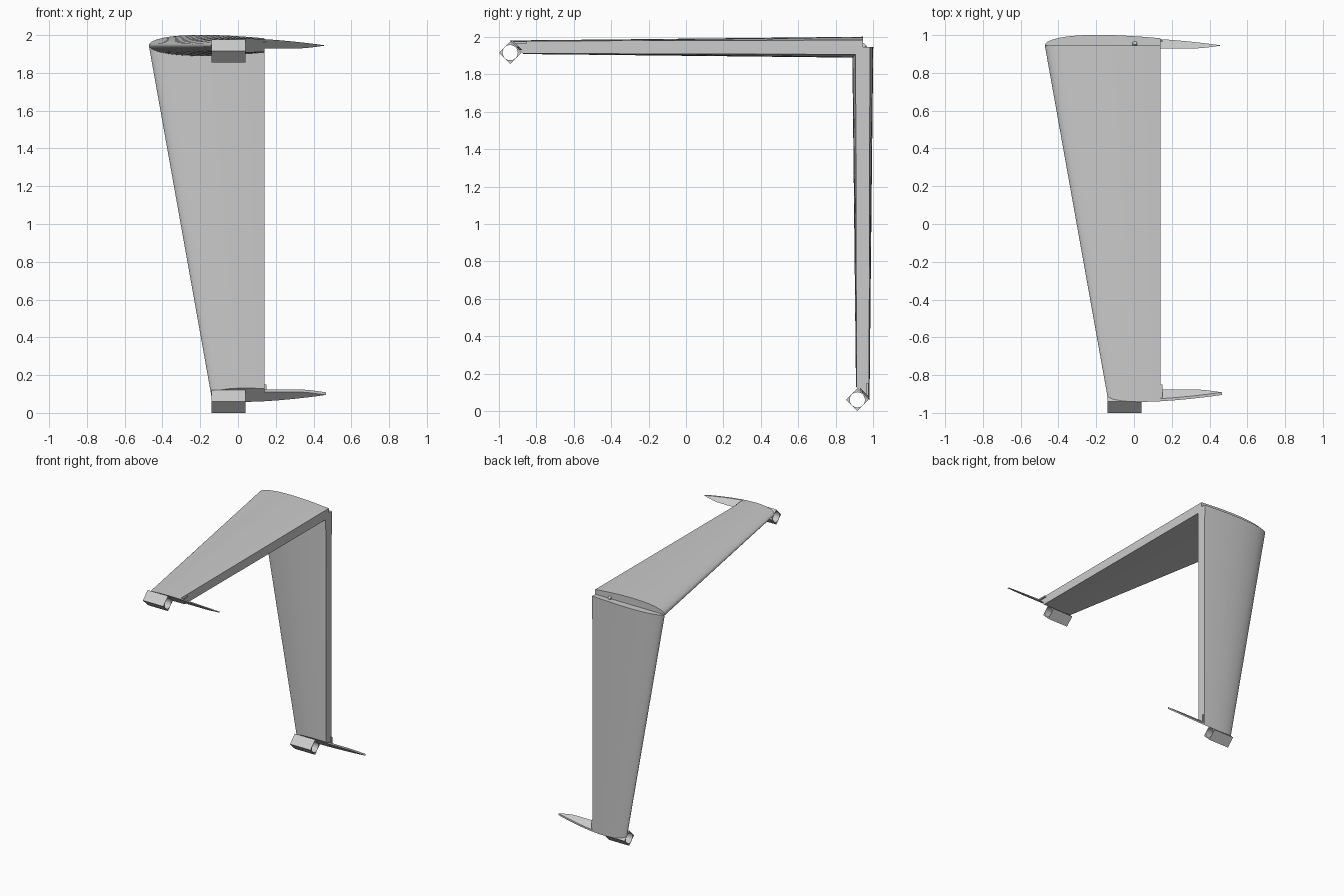
import bpy, bmesh, math

if "Cube" in bpy.data.objects:
    bpy.data.objects.remove(bpy.data.objects["Cube"])

CH = 1.945            # chord plane height of the horizontal wing
TE, CUT = 0.465, 0.14  # full trailing edge, and where the flap bay is cut
DIAG = 1.04           # wing tip lies in the plane y + z = DIAG


def half(u):
    """Half thickness of a symmetric 12% section at chord fraction u."""
    return 0.6 * (0.2969 * math.sqrt(u) - 0.126 * u - 0.3516 * u**2
                  + 0.2843 * u**3 - 0.1036 * u**4)


def section(nose, start, end, n, floor=-1.0):
    """Closed (x, t) outline of the section between two x positions."""
    c = TE - nose
    xs = [start + (end - start) * (1 - math.cos(math.pi / 2 * i / n)) for i in range(n + 1)]
    hs = [(x, c * max(half(min(max((x - nose) / c, 0), 1)), 0)) for x in xs]
    low = hs[1:] if hs[0][1] == 0 else hs
    return [(x, CH + h) for x, h in reversed(hs)] + [(x, max(CH - h, floor)) for x, h in low]


def loft(name, ring_a, ring_b, caps=True):
    """Join two equal rings; also build the copy reflected across the corner."""
    n = len(ring_a)
    faces = [(i, (i + 1) % n, n + (i + 1) % n, n + i) for i in range(n)]
    if caps:
        faces += [tuple(range(n)), tuple(range(n, 2 * n))]
    build(name, list(ring_a) + list(ring_b), faces)


def build(name, pts, faces):
    for prefix, flip in (("horizontal_", False), ("vertical_", True)):
        vs = [(x, z - 1, y + 1) if flip else (x, y, z) for x, y, z in pts]
        me = bpy.data.meshes.new(prefix + name)
        me.from_pydata(vs, [], faces)
        bm = bmesh.new()
        bm.from_mesh(me)
        bmesh.ops.recalc_face_normals(bm, faces=bm.faces)
        bm.to_mesh(me)
        bm.free()
        bpy.context.collection.objects.link(bpy.data.objects.new(prefix + name, me))


# tapered wing panel, cut square at the back and at 45 degrees at the tip
root = [(x, 0.945, t) for x, t in section(-0.472, -0.472, CUT, 22)]
tip = [(x, DIAG - t, t) for x, t in section(-0.142, -0.142, CUT, 22)]
loft("wing", root, tip)

# thin tail plate carrying on the tip section behind the flap bay
tail = section(-0.142, CUT - 0.01, TE, 12, floor=1.93)
loft("tip_plate", [(x, DIAG - t, t) for x, t in tail],
     [(x, DIAG + 0.014 - t, t) for x, t in tail])

# small flap hinge tab
tab = [(-0.925, 1.964), (-0.85, 1.964), (-0.85, 1.975), (-0.925, 1.975)]
loft("hinge_tab", [(CUT - 0.01, y, z) for y, z in tab], [(CUT + 0.012, y, z) for y, z in tab])

# motor mount: diamond box with a round bore right through
N, MY, MZ = 32, -0.94, 1.916


def mount_ring(x, bore):
    out = []
    for i in range(N):
        a = 2 * math.pi * i / N
        c, s = math.cos(a), math.sin(a)
        r = 0.0405 if bore else 0.06 / (abs(c) + abs(s))
        out.append((x, MY + r * c, MZ + r * s))
    return out


rings = [mount_ring(-0.14, False), mount_ring(0.04, False),
         mount_ring(0.04, True), mount_ring(-0.14, True)]
build("motor_mount", sum(rings, []),
      [(k * N + i, k * N + (i + 1) % N, (k + 1) % 4 * N + (i + 1) % N, (k + 1) % 4 * N + i)
       for k in range(4) for i in range(N)])

# little locating pin in the corner notch
bpy.ops.mesh.primitive_cylinder_add(vertices=12, radius=0.012, depth=0.03,
                                    location=(0.005, 0.948, 1.948),
                                    rotation=(math.radians(-45), 0, 0))
bpy.context.object.name = "corner_pin"
